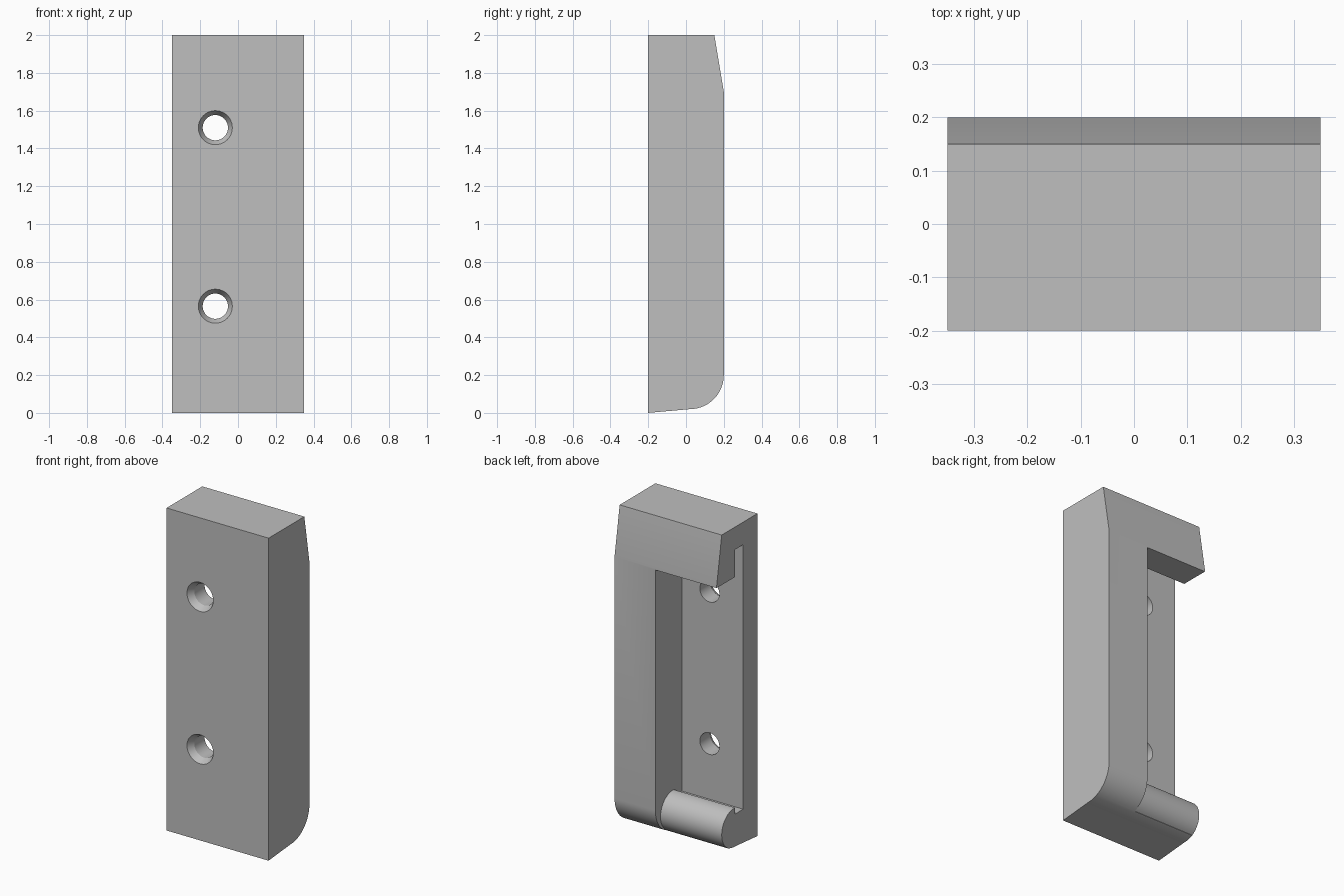
import bpy, bmesh
from math import cos, sin, radians, pi
from mathutils import Matrix

cube = bpy.data.objects.get("Cube")
if cube:
    bpy.data.objects.remove(cube, do_unlink=True)

grey = bpy.data.materials.new("mid grey")
grey.use_nodes = True
GREY = (0.52, 0.52, 0.52, 1)
grey.diffuse_color = GREY
grey.node_tree.nodes["Principled BSDF"].inputs["Base Color"].default_value = GREY


def arc(cy, cz, r, start, end, steps):
    """Points of an arc in the side (y, z) plane."""
    angles = [radians(start + (end - start) * i / steps) for i in range(steps + 1)]
    return [(cy + r * cos(a), cz + r * sin(a)) for a in angles]


def add_object(name, bm):
    bmesh.ops.recalc_face_normals(bm, faces=bm.faces)
    mesh = bpy.data.meshes.new(name)
    bm.to_mesh(mesh)
    bm.free()
    mesh.materials.append(grey)
    obj = bpy.data.objects.new(name, mesh)
    bpy.context.collection.objects.link(obj)
    return obj


def extrude_profile(name, points, x0, x1):
    """Extrude a side profile along x."""
    bm = bmesh.new()
    face = bm.faces.new([bm.verts.new((x0, y, z)) for y, z in points])
    new = bmesh.ops.extrude_face_region(bm, geom=[face])["geom"]
    verts = [v for v in new if isinstance(v, bmesh.types.BMVert)]
    bmesh.ops.translate(bm, verts=verts, vec=(x1 - x0, 0, 0))
    return add_object(name, bm)


def cone_cutter(name, x, z, y0, y1, r0, r1):
    """Cone or cylinder running along y from y0 to y1."""
    bm = bmesh.new()
    place = Matrix.Translation((x, (y0 + y1) / 2, z)) @ Matrix.Rotation(-pi / 2, 4, "X")
    bmesh.ops.create_cone(bm, cap_ends=True, segments=48, radius1=r0,
                          radius2=r1, depth=y1 - y0, matrix=place)
    return add_object(name, bm)


def cut(target, cutter):
    cutter.hide_render = True
    mod = target.modifiers.new("cut", "BOOLEAN")
    mod.operation = "DIFFERENCE"
    mod.solver = "EXACT"
    mod.object = cutter
    bpy.context.view_layer.objects.active = target
    bpy.ops.object.modifier_apply(modifier=mod.name)
    bpy.data.objects.remove(cutter, do_unlink=True)


# Full block: sloped top back, rounded bottom back
outline = [(-0.2, 2), (-0.2, 0)] + arc(0.02, 0.2, 0.18, -90, 0, 20) + [(0.2, 1.7), (0.15, 2)]
bracket = extrude_profile("bracket_body", outline, -0.35, 0.35)

# Open pocket: slot behind the top lip, rounded lip at the bottom
pocket = [(0.5, 1.69), (0.02, 1.69), (0.02, 1.86), (-0.06, 1.86), (-0.06, 0.22), (0.02, 0.22)]
pocket += arc(0.03, 0.14, 0.12, 95, -60, 28) + [(0.09, -0.2), (0.5, -0.2)]
cut(bracket, extrude_profile("pocket_cutter", pocket, -0.5, 0.07))

# Screw holes with countersunk fronts
for z in (0.565, 1.51):
    cut(bracket, cone_cutter("hole_cutter", -0.12, z, -0.3, 0.0, 0.067, 0.067))
    cut(bracket, cone_cutter("countersink_cutter", -0.12, z, -0.21, -0.16, 0.0958, 0.067))

# Smooth curves, crisp edges
bpy.ops.object.select_all(action="DESELECT")
bracket.select_set(True)
bpy.context.view_layer.objects.active = bracket
bpy.ops.object.shade_smooth_by_angle(angle=radians(25))
